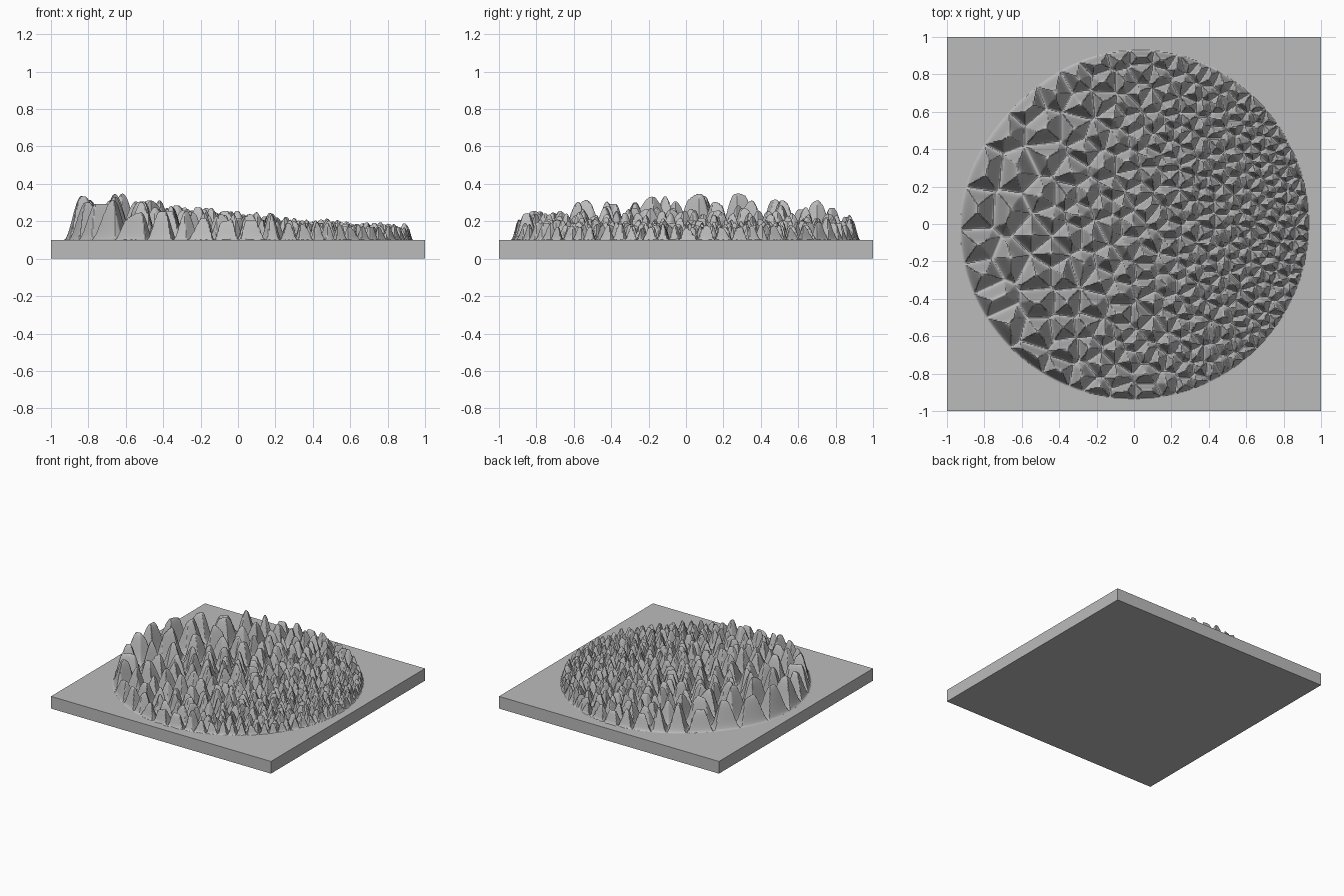
import bpy, bmesh, math, random
from mathutils import Vector
from mathutils.kdtree import KDTree

random.seed(7)
if "Cube" in bpy.data.objects:
    bpy.data.objects.remove(bpy.data.objects["Cube"])

RADIUS, TOP, STEP = 0.935, 0.1, 0.0062
PEAK = 0.27

grey = bpy.data.materials.new("plain_grey")
grey.use_nodes = True
colour = (0.5, 0.5, 0.5, 1)
grey.diffuse_color = colour
grey.node_tree.nodes["Principled BSDF"].inputs["Base Color"].default_value = colour


def add_object(name, bm):
    mesh = bpy.data.meshes.new(name)
    bm.to_mesh(mesh)
    bm.free()
    mesh.materials.append(grey)
    obj = bpy.data.objects.new(name, mesh)
    bpy.context.collection.objects.link(obj)
    return obj


# Square base slab
bm = bmesh.new()
bmesh.ops.create_cube(bm, size=1)
bmesh.ops.scale(bm, vec=(2, 2, TOP), verts=bm.verts)
bmesh.ops.translate(bm, vec=(0, 0, TOP / 2), verts=bm.verts)
add_object("base_slab", bm)

# Cell centres: large cells on the -x side, then ever smaller ones toward +x
seeds = [Vector(p) for p in (
    (-.84, .07), (-.83, -.12), (-.80, .30), (-.70, .50), (-.58, .64), (-.66, .06),
    (-.62, .28), (-.80, -.27), (-.66, -.19), (-.74, -.40), (-.68, -.53))]


def spacing(x):
    u = 1 - x
    return 0.042 + 0.03 * u + 0.009 * u ** 4


for _ in range(14000):
    angle = random.uniform(0, math.tau)
    r = (RADIUS - 0.02) * math.sqrt(random.random())
    p = Vector((r * math.cos(angle), r * math.sin(angle)))
    gap = spacing(p.x) ** 2
    if all((p - q).length_squared > gap for q in seeds):
        seeds.append(p)

tree = KDTree(len(seeds))
for i, s in enumerate(seeds):
    tree.insert(s.to_3d(), i)
tree.balance()


def wall_distance(p):
    """Cell index and distance to the nearest cell wall or the round rim."""
    near = tree.find_n(p, 9)
    home, cell, d0 = near[0]
    lean = max(0, (p.y - p.x) / (p.length + 1e-6) / math.sqrt(2))
    d = RADIUS - 0.04 * lean ** 6 - p.length
    for co, _, dist in near[1:]:
        d = min(d, (dist * dist - d0 * d0) / (2 * (co - home).length))
    return cell, d


# Field of steep faceted peaks inside the disc
count = int(RADIUS / STEP) + 2
samples, reach = {}, [0.0] * len(seeds)
for i in range(-count, count + 1):
    for j in range(-count, count + 1):
        p = Vector((i * STEP, j * STEP, 0))
        if p.length < RADIUS + 2 * STEP:
            cell, d = wall_distance(p)
            samples[i, j] = (p, cell, d)
            reach[cell] = max(reach[cell], d)

bm = bmesh.new()
grid = {}
for key, (p, cell, d) in samples.items():
    t = max(0, d) / max(reach[cell], 1e-4)
    height = min(PEAK, 2.7 * reach[cell]) * t * t * (3 - 2 * t)
    grid[key] = bm.verts.new((p.x, p.y, TOP + 0.001 + height))
for i, j in samples:
    corners = [(i, j), (i + 1, j), (i + 1, j + 1), (i, j + 1)]
    if all(c in samples for c in corners) and any(samples[c][2] > 0 for c in corners):
        # Split along the diagonal that follows the ridge best
        a, b, c, d = [grid[k] for k in corners]
        if abs(a.co.z - c.co.z) < abs(b.co.z - d.co.z):
            bm.faces.new((a, b, c))
            bm.faces.new((a, c, d))
        else:
            bm.faces.new((a, b, d))
            bm.faces.new((b, c, d))
bmesh.ops.delete(bm, geom=[v for v in bm.verts if not v.link_faces], context='VERTS')
peaks = add_object("peak_field", bm)

bpy.ops.object.select_all(action='DESELECT')
peaks.select_set(True)
bpy.context.view_layer.objects.active = peaks
bpy.ops.object.shade_smooth_by_angle(angle=math.radians(35))
